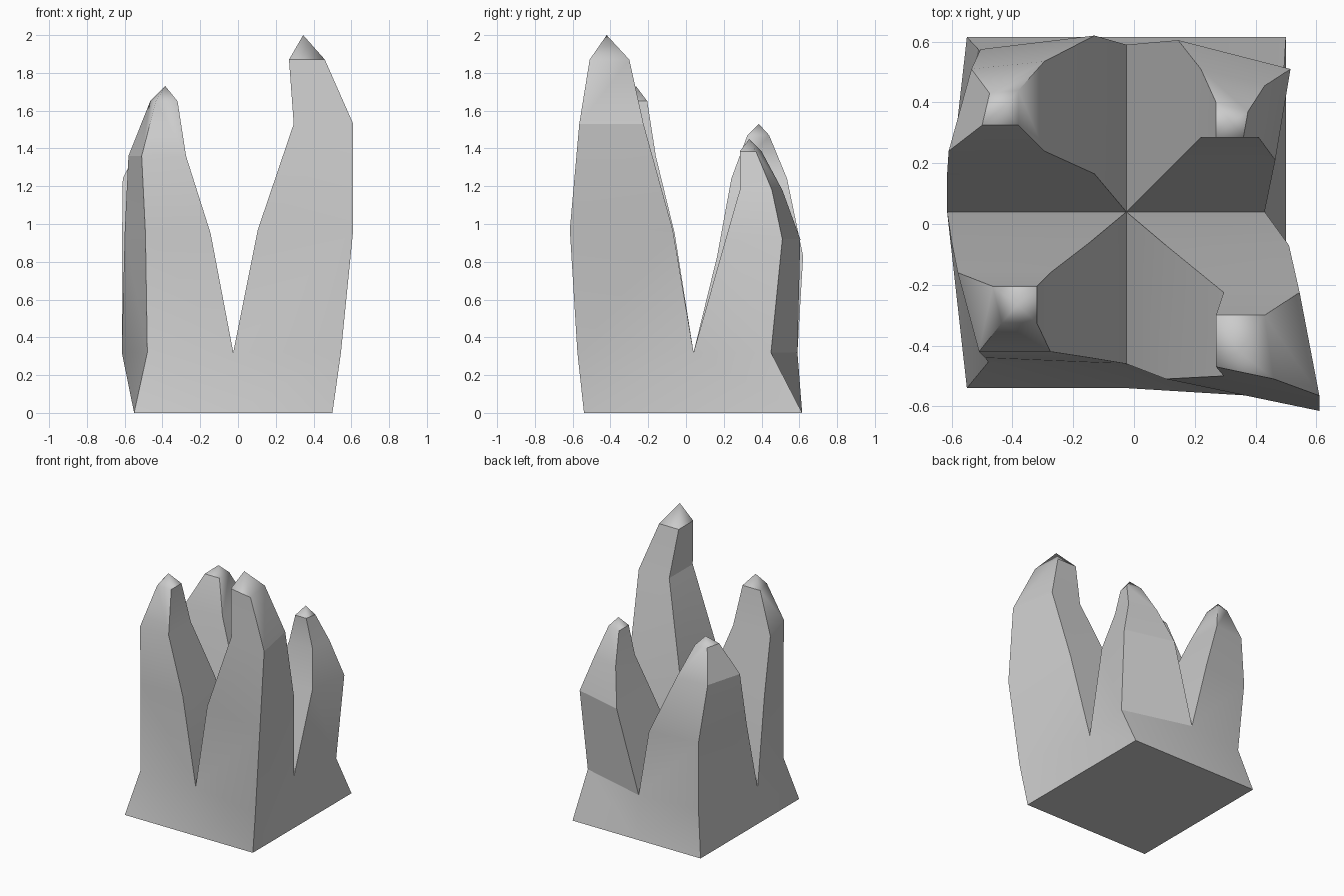
import bpy, bmesh, math

if "Cube" in bpy.data.objects:
    bpy.data.objects.remove(bpy.data.objects["Cube"])

CX, CY, RIM = -0.025, 0.04, 0.32      # shared valley point and height of the base block

# Each spire: levels of (z, inner x, inner y, side x, face y, outer x, outer y), then its tip
front_right = [(0.97, .105, -.07, .51, -.51, .61, -.615),
               (1.53, .295, -.225, .545, -.50, .61, -.565),
               (1.87, .27, -.30, .43, -.47, .46, -.51)], (.345, -.42, 2.0)
front_left = [(0.95, -.145, -.06, -.60, -.44, -.49, -.44),
              (1.36, -.275, -.16, -.58, -.42, -.51, -.42),
              (1.65, -.32, -.205, -.465, -.325, -.435, -.325)], (-.385, -.265, 1.73)
back_right = [(0.92, .145, .21, .465, .605, .515, .51),
              (1.18, .22, .285, .465, .51, .43, .455),
              (1.385, .27, .285, .36, .40, .375, .37)], (.32, .335, 1.45)
back_left = [(0.83, -.13, .165, -.615, .62, -.505, .575),
             (1.24, -.295, .24, -.61, .535, -.535, .51),
             (1.47, -.38, .325, -.50, .44, -.475, .43)], (-.43, .385, 1.53)
back_right[0][1] = (1.18, .22, .285, .41, .51, .43, .455)

bm = bmesh.new()
vert = lambda x, y, z: bm.verts.new((x, y, z))

# Base block: shared rim points at the valley height and at the ground
centre = vert(CX, CY, RIM)
rim_side = {1: vert(.43, CY, RIM), -1: vert(-.615, CY, RIM)}
rim_face = {1: vert(CX, .59, RIM), -1: vert(CX, -.46, RIM)}
rim_corner = {(1, -1): vert(.545, -.575, RIM), (-1, -1): vert(-.48, -.455, RIM),
              (1, 1): vert(.49, .45, RIM), (-1, 1): vert(-.48, .54, RIM)}
ground_x, ground_y = {1: .5, -1: -.55}, {1: .615, -1: -.54}
ground_centre = vert(CX, CY, 0)
ground_side = {s: vert(ground_x[s], CY, 0) for s in (1, -1)}
ground_face = {s: vert(CX, ground_y[s], 0) for s in (1, -1)}


def spire(sx, sy, levels, tip):
    """One quarter of the block, its stacked rings and pyramid cap."""
    ground = [ground_centre, ground_face[sy], vert(ground_x[sx], ground_y[sy], 0), ground_side[sx]]
    rings = [[centre, rim_face[sy], rim_corner[sx, sy], rim_side[sx]]]
    bm.faces.new(ground)
    for i in (1, 2):                                   # outer base walls only
        bm.faces.new((ground[i], ground[i + 1], rings[0][i + 1], rings[0][i]))
    for z, ix, iy, side, face, ox, oy in levels:
        rings.append([vert(ix, iy, z), vert(ix, face, z), vert(ox, oy, z), vert(side, iy, z)])
    for a, b in zip(rings, rings[1:]):
        for i in range(4):
            j = (i + 1) % 4
            bm.faces.new((a[i], a[j], b[j], b[i]))
    top = vert(*tip)
    for i in range(4):
        bm.faces.new((rings[-1][i], rings[-1][(i + 1) % 4], top))
    return top


tips = [spire(1, -1, *front_right), spire(-1, -1, *front_left),
        spire(1, 1, *back_right), spire(-1, 1, *back_left)]
bmesh.ops.recalc_face_normals(bm, faces=bm.faces)

# Smooth shading with hard creases; cap edges stay soft
for f in bm.faces:
    f.smooth = True
for e in bm.edges:
    soft_cap = any(t in e.verts for t in tips)
    e.smooth = soft_cap or e.calc_face_angle(math.pi) < math.radians(20)

mesh = bpy.data.meshes.new("rock_spires")
bm.to_mesh(mesh)
bm.free()
bpy.context.collection.objects.link(bpy.data.objects.new("rock_spires", mesh))
